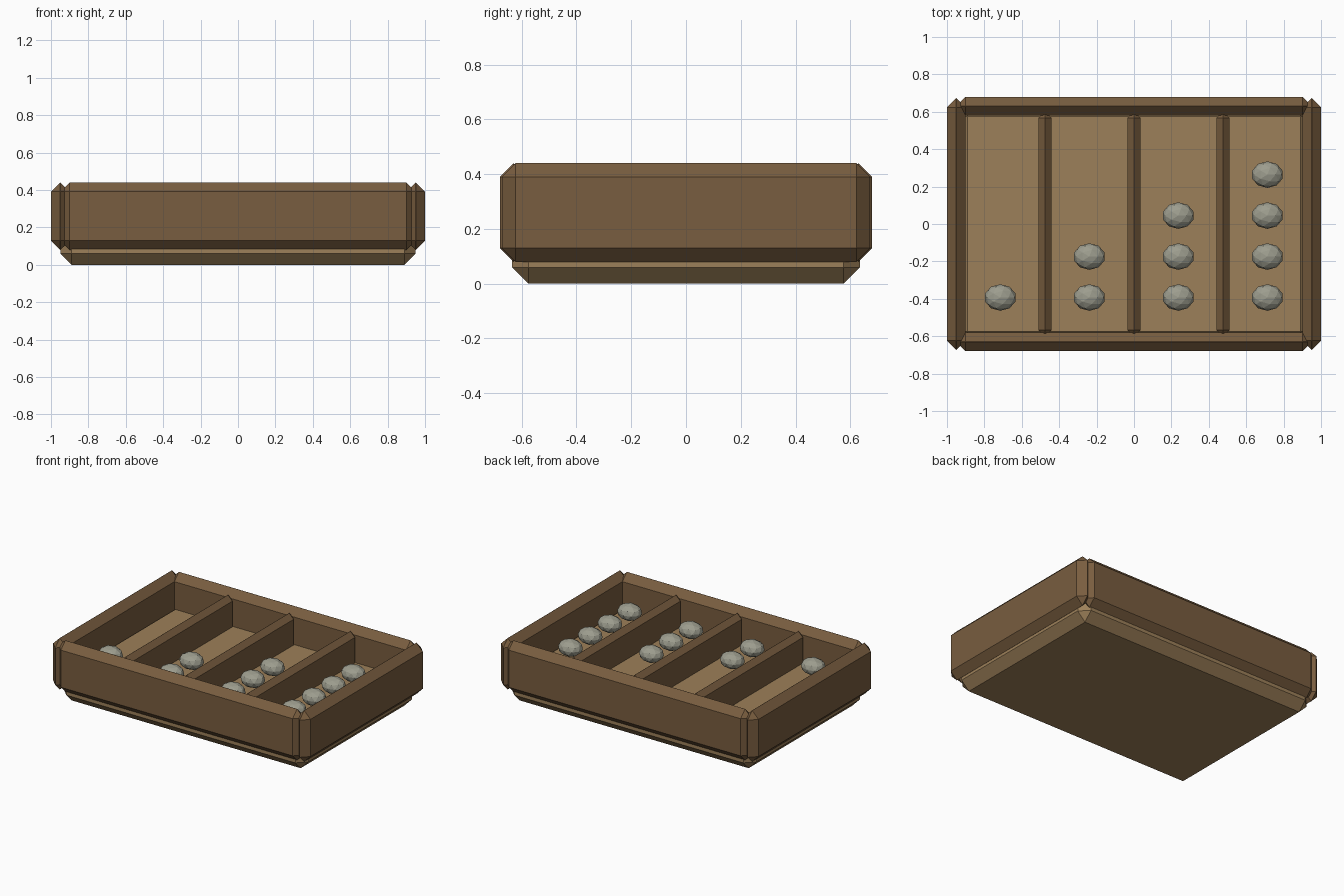
import bpy
import bmesh
from mathutils import Matrix

cube = bpy.data.objects.get("Cube")
if cube:
    bpy.data.objects.remove(cube, do_unlink=True)


def material(name, rgb):
    mat = bpy.data.materials.new(name)
    mat.use_nodes = True
    mat.diffuse_color = (*rgb, 1)
    mat.node_tree.nodes["Principled BSDF"].inputs["Base Color"].default_value = (*rgb, 1)
    return mat


dark_wood = material("dark wood", (0.190, 0.110, 0.050))
light_wood = material("light wood", (0.335, 0.215, 0.100))
stone_grey = material("stone grey", (0.335, 0.335, 0.270))


def add_object(name, bm, mat):
    mesh = bpy.data.meshes.new(name)
    bm.to_mesh(mesh)
    bm.free()
    mesh.materials.append(mat)
    obj = bpy.data.objects.new(name, mesh)
    bpy.context.collection.objects.link(obj)
    return obj


def board(name, center, size, chamfer, mat):
    """Box with a single flat chamfer on every edge."""
    bm = bmesh.new()
    bmesh.ops.create_cube(bm, size=1, matrix=Matrix.Translation(center) @ Matrix.Diagonal((*size, 1)))
    bmesh.ops.bevel(bm, geom=bm.edges[:], offset=chamfer, segments=1,
                    affect='EDGES', clamp_overlap=True)
    return add_object(name, bm, mat)


# Base slab, its top is the tray floor
board("base", (0, 0, 0.1), (1.9, 1.27, 0.2), 0.06, light_wood)

# Outer walls, chamfered so far that they end in ridges
for side, sign in (("left", 1), ("right", -1)):
    board(side + "_wall", (sign * 0.95, 0, 0.26), (0.1, 1.345, 0.36), 0.0495, dark_wood)
for side, sign in (("back", 1), ("front", -1)):
    board(side + "_wall", (0, sign * 0.63, 0.26), (1.9, 0.1, 0.36), 0.0495, dark_wood)

# Compartment dividers
for i in range(3):
    board(f"divider_{i + 1}", ((i - 1) * 0.476, 0, 0.25), (0.07, 1.205, 0.33), 0.0345, dark_wood)

# Stones: one more in each compartment
for column in range(4):
    for row in range(column + 1):
        place = Matrix.Translation((-0.715 + column * 0.476, -0.393 + row * 0.219, 0.3))
        bm = bmesh.new()
        bmesh.ops.create_icosphere(bm, subdivisions=2, radius=1,
                                   matrix=place @ Matrix.Diagonal((0.085, 0.071, 0.056, 1)))
        add_object(f"stone_{column + 1}_{row + 1}", bm, stone_grey)
